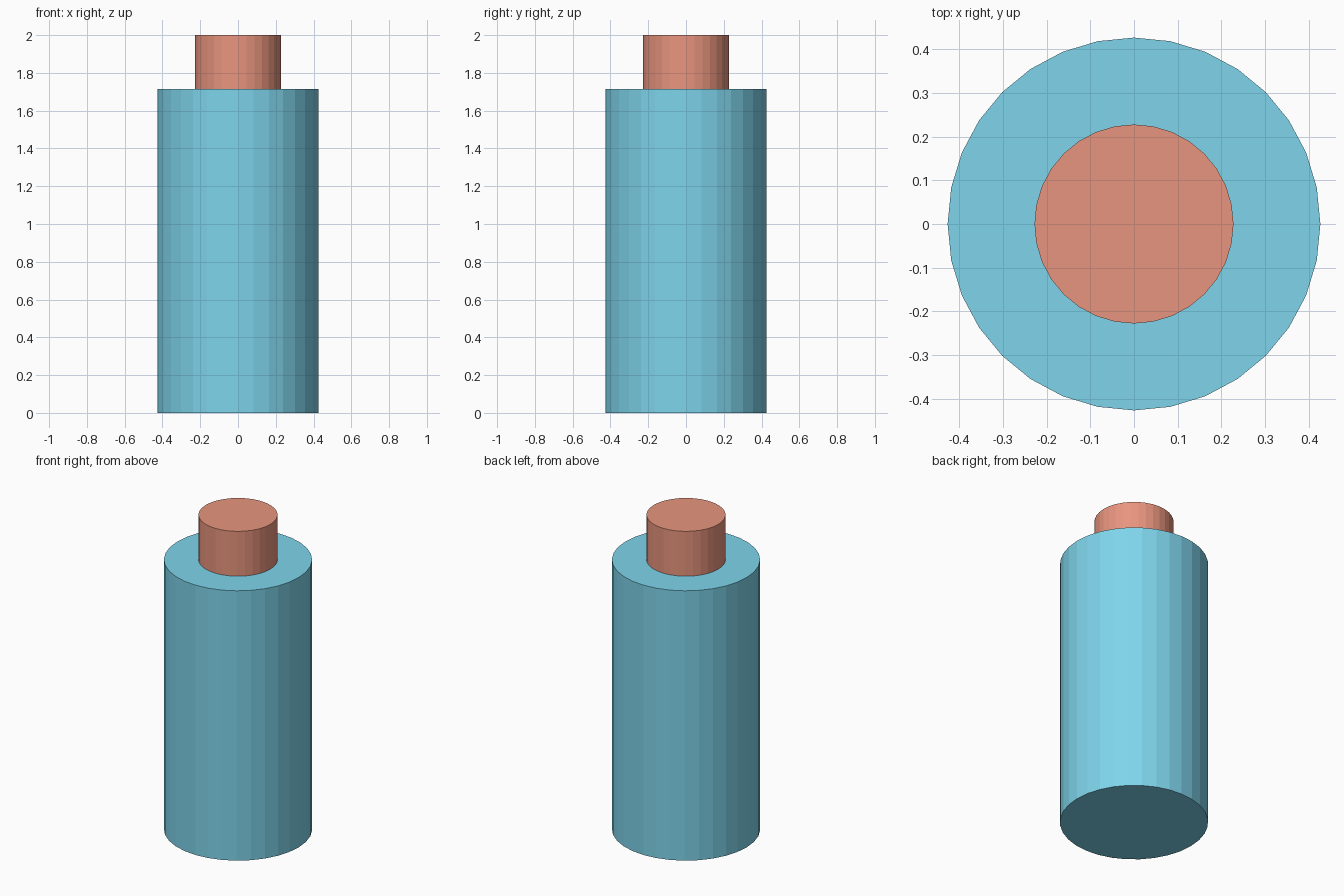
import bpy

if "Cube" in bpy.data.objects:
    bpy.data.objects.remove(bpy.data.objects["Cube"])


def material(name, color):
    mat = bpy.data.materials.new(name)
    mat.diffuse_color = color
    mat.use_nodes = True
    mat.node_tree.nodes["Principled BSDF"].inputs["Base Color"].default_value = mat.diffuse_color
    return mat


def cylinder(name, radius, z0, z1, mat):
    """Flat-faced 32-sided upright cylinder from z0 to z1."""
    bpy.ops.mesh.primitive_cylinder_add(
        vertices=32, radius=radius, depth=z1 - z0,
        location=(0, 0, (z0 + z1) / 2))
    obj = bpy.context.object
    obj.name = name
    obj.data.materials.append(mat)
    return obj


blue = material("light_blue", (0.21, 0.66, 0.83, 1))
salmon = material("salmon", (0.81, 0.30, 0.21, 1))

# Wide main body
cylinder("body", 0.427, 0.0, 1.715, blue)
# Narrow cap on top
cylinder("cap", 0.228, 1.715, 2.0, salmon)
